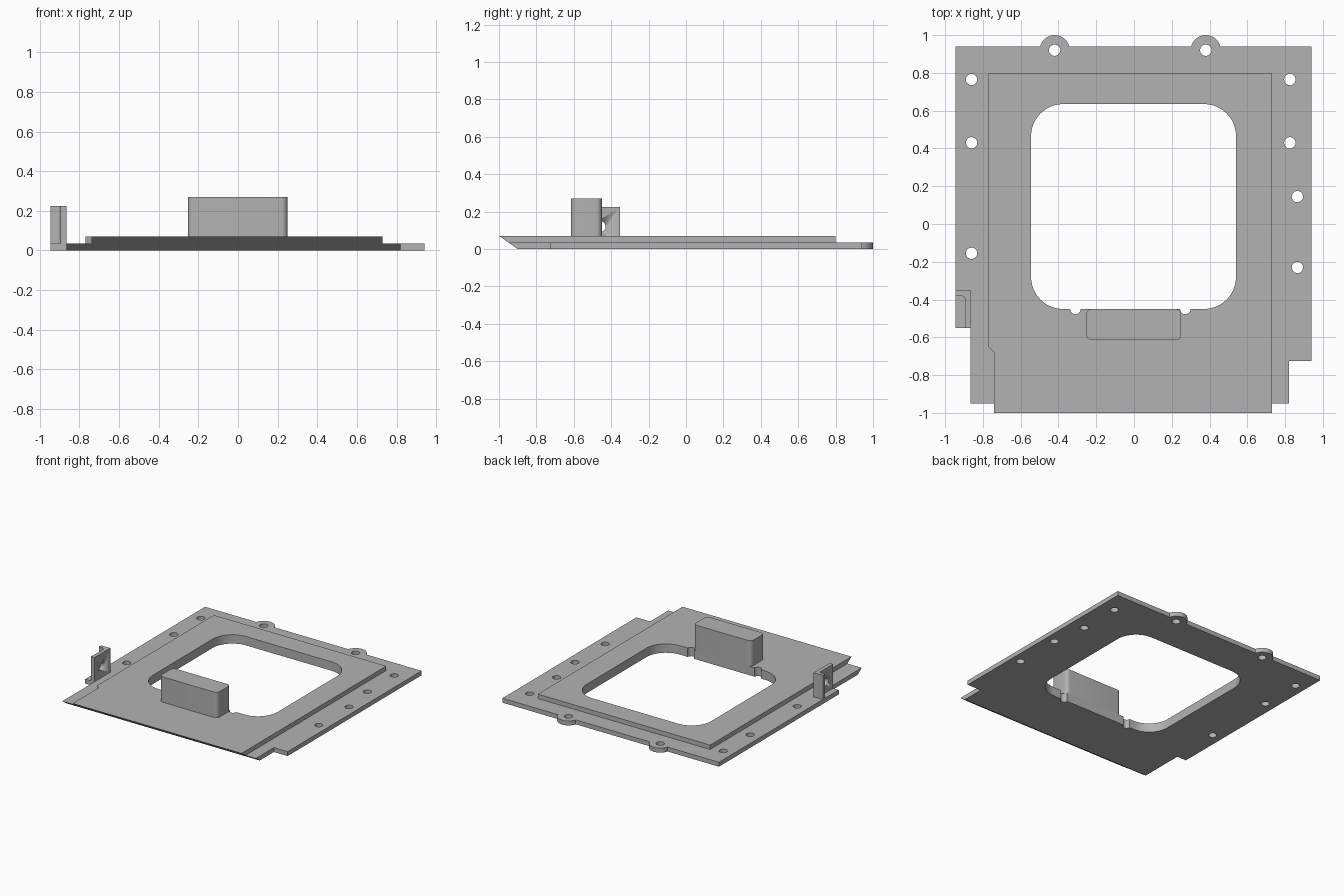
import bpy, bmesh, math
from mathutils import Vector
from mathutils.geometry import tessellate_polygon

if "Cube" in bpy.data.objects:
    bpy.data.objects.remove(bpy.data.objects["Cube"])

grey = bpy.data.materials.new("plain grey")
grey.diffuse_color = (0.45, 0.45, 0.45, 1)
grey.use_nodes = True
grey.node_tree.nodes["Principled BSDF"].inputs["Base Color"].default_value = grey.diffuse_color

T, H = 0.035, 0.07           # flange height, raised panel height
SLOPE = 0.1 / H              # lean of the front edge


def arc(cx, cy, r, a0, a1, n=10):
    return [(cx + r * math.cos(math.radians(a0 + (a1 - a0) * i / n)),
             cy + r * math.sin(math.radians(a0 + (a1 - a0) * i / n))) for i in range(n + 1)]


def circle(cx, cy, r, n=24):
    return arc(cx, cy, r, 0, 360, n)[:-1]


def rounded(x0, x1, y0, y1, r, n=8, bottom=()):
    """Rounded rectangle; extra points may be put in the bottom edge."""
    return (arc(x0 + r, y0 + r, r, 180, 270, n) + list(bottom)
            + arc(x1 - r, y0 + r, r, 270, 360, n)
            + arc(x1 - r, y1 - r, r, 0, 90, n) + arc(x0 + r, y1 - r, r, 90, 180, n))


def place(p, z):
    """Points on the front edge (y = -1) follow the sloping front face."""
    y = -0.9 - SLOPE * z if p[1] <= -0.999 else p[1]
    return Vector((p[0], y, z))


def cap(bm, loops, z):
    pts = [[place(p, z) for p in lp] for lp in loops]
    verts = [bm.verts.new(v) for lp in pts for v in lp]
    for tri in tessellate_polygon(pts):
        bm.faces.new([verts[i] for i in tri])


def wall(bm, loop, z0, z1):
    lo = [bm.verts.new(place(p, z0)) for p in loop]
    hi = [bm.verts.new(place(p, z1)) for p in loop]
    for i in range(len(loop)):
        j = (i + 1) % len(loop)
        bm.faces.new((lo[i], lo[j], hi[j], hi[i]))


def finish(bm, name):
    bmesh.ops.remove_doubles(bm, verts=bm.verts, dist=1e-5)
    bmesh.ops.recalc_face_normals(bm, faces=bm.faces)
    me = bpy.data.meshes.new(name)
    bm.to_mesh(me)
    bm.free()
    me.materials.append(grey)
    ob = bpy.data.objects.new(name, me)
    bpy.context.collection.objects.link(ob)
    bpy.ops.object.select_all(action='DESELECT')
    ob.select_set(True)
    bpy.context.view_layer.objects.active = ob
    bpy.ops.object.shade_smooth_by_angle(angle=math.radians(30))
    return ob


def prism(name, loop, z0, z1):
    bm = bmesh.new()
    cap(bm, [loop], z0)
    cap(bm, [loop], z1)
    wall(bm, loop, z0, z1)
    return finish(bm, name)


# flange outline, anticlockwise from the right of the panel's front edge
a = math.degrees(math.asin(0.02 / 0.08))
flange = ([(0.73, -1), (0.82, -1), (0.82, -0.725), (0.94, -0.725), (0.94, 0.94)]
          + arc(0.38, 0.92, 0.08, a, 180 - a, 20) + arc(-0.42, 0.92, 0.08, a, 180 - a, 20)
          + [(-0.945, 0.94), (-0.945, -0.55), (-0.865, -0.55), (-0.865, -1), (-0.74, -1)])
# raised panel outline, starting and ending on the same front edge
panel = [(0.73, -1), (0.73, 0.80), (-0.77, 0.80), (-0.77, -0.65), (-0.74, -0.68), (-0.74, -1)]
# window with two round notches
notches = arc(-0.31, -0.45, 0.028, 180, 360) + arc(0.272, -0.45, 0.028, 180, 360)
window = rounded(-0.545, 0.54, -0.45, 0.635, 0.17, 12, notches)
holes = [circle(x, y, 0.03) for x, y in (
    (-0.86, 0.765), (-0.86, 0.43), (-0.86, -0.155), (0.825, 0.765), (0.825, 0.43),
    (0.865, 0.145), (0.865, -0.23), (-0.42, 0.92), (0.38, 0.92))]

# stepped frame plate
bm = bmesh.new()
cap(bm, [flange, window] + holes, 0)
cap(bm, [flange + panel[::-1][1:-1]] + holes, T)
cap(bm, [panel, window], H)
wall(bm, flange, 0, T)
wall(bm, panel, T, H)
wall(bm, window, 0, H)
for h in holes:
    wall(bm, h, 0, T)
finish(bm, "frame_plate")

# upright block at the window's front edge
prism("upright_block", rounded(-0.253, 0.25, -0.615, -0.45, 0.03), H, 0.27)

# corner bracket with a filleted inside corner and a cross hole
corner = ([(-0.865, -0.55), (-0.865, -0.352), (-0.945, -0.352), (-0.945, -0.38)]
          + arc(-0.917, -0.402, 0.022, 90, 0, 6) + [(-0.895, -0.55)])
bracket = prism("corner_bracket", corner, T, 0.225)
cutter = prism("bracket_hole_cutter", circle(0, 0, 0.03), -0.06, 0.06)
cutter.rotation_euler = (0, math.pi / 2, 0)
cutter.location = (-0.88, -0.46, 0.12)
cutter.hide_render = True
cutter.hide_viewport = True
cut = bracket.modifiers.new("cross_hole", 'BOOLEAN')
cut.operation = 'DIFFERENCE'
cut.solver = 'EXACT'
cut.object = cutter
